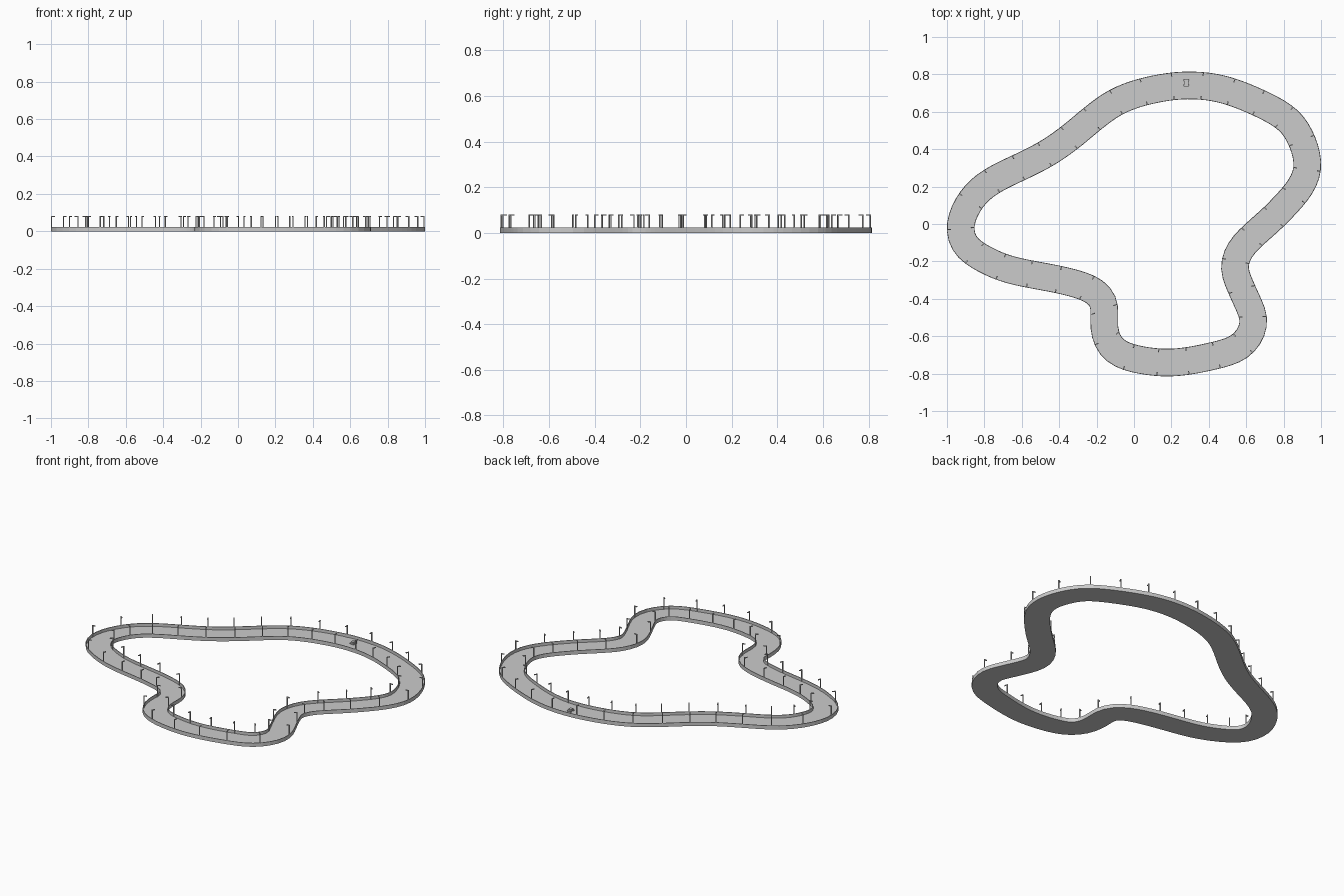
import bpy, bmesh, math
from mathutils import Vector, Matrix

if "Cube" in bpy.data.objects:
    bpy.data.objects.remove(bpy.data.objects["Cube"])

GREY = bpy.data.materials.new("concrete grey")
GREY.diffuse_color = (0.6, 0.6, 0.6, 1)
GREY.use_nodes = True
GREY.node_tree.nodes["Principled BSDF"].inputs["Base Color"].default_value = GREY.diffuse_color

HALF, WALL_H, WALL_T, FLOOR = 0.074, 0.024, 0.004, 0.005

# centreline control points, clockwise from the top
CTRL = [(.28, .745), (.495, .716), (.757, .60), (.863, .497), (.918, .33), (.88, .203),
        (.75, .053), (.634, -.053), (.562, -.13), (.527, -.235), (.582, -.38), (.634, -.52),
        (.57, -.645), (.43, -.70), (.185, -.74), (-.04, -.708), (-.136, -.64), (-.163, -.535),
        (-.160, -.42), (-.227, -.348), (-.377, -.30), (-.65, -.245), (-.794, -.187),
        (-.895, -.115), (-.925, -.02), (-.896, .082), (-.826, .18), (-.725, .25), (-.58, .32),
        (-.452, .388), (-.33, .476), (-.21, .577), (-.09, .66), (.07, .716)]


def spline(pts, sub=12):
    """Closed Catmull-Rom curve through the points."""
    p, n, out = [Vector(q) for q in pts], len(pts), []
    for i in range(n):
        a, b, c, d = p[i - 1], p[i], p[(i + 1) % n], p[(i + 2) % n]
        for k in range(sub):
            t = k / sub
            out.append(0.5 * (2 * b + (c - a) * t + (2 * a - 5 * b + 4 * c - d) * t * t
                              + (3 * b - a - 3 * c + d) * t ** 3))
    return out


def resample(pts, count, phase=0.0):
    n = len(pts)
    seg = [(pts[(i + 1) % n] - pts[i]).length for i in range(n)]
    step, out, i, acc = sum(seg) / count, [], 0, 0.0
    for k in range(count):
        s = (k + phase) * step
        while acc + seg[i] < s and i < n - 1:
            acc += seg[i]
            i += 1
        out.append(pts[i].lerp(pts[(i + 1) % n], (s - acc) / seg[i]))
    return out


def normals(pts):
    """Outward side of a clockwise loop."""
    out = []
    for i in range(len(pts)):
        t = (pts[(i + 1) % len(pts)] - pts[i - 1]).normalized()
        out.append(Vector((-t.y, t.x)))
    return out


def finish(bm, name):
    bmesh.ops.recalc_face_normals(bm, faces=bm.faces)
    me = bpy.data.meshes.new(name)
    bm.to_mesh(me)
    bm.free()
    me.materials.append(GREY)
    ob = bpy.data.objects.new(name, me)
    bpy.context.collection.objects.link(ob)
    return ob


def box(bm, size, mat):
    bmesh.ops.create_cube(bm, size=1, matrix=mat @ Matrix.Diagonal((*size, 1)))


path = resample(spline(CTRL), 150)
for _ in range(2):
    path = [(path[i - 1] + 2 * path[i] + path[(i + 1) % len(path)]) / 4 for i in range(len(path))]

# fit the outer edge to the overall footprint
edge = [p + n * HALF for p, n in zip(path, normals(path))]
for ax, size in ((0, 1.0), (1, 0.815)):
    lo, hi = min(e[ax] for e in edge), max(e[ax] for e in edge)
    for p in path:
        p[ax] = (p[ax] - (lo + hi) / 2) * ((size - HALF) / ((hi - lo) / 2 - HALF))

# road with low side walls: U profile swept along the loop
w, i_w = HALF, HALF - WALL_T
profile = [(-w, 0), (w, 0), (w, WALL_H), (i_w, WALL_H), (i_w, FLOOR),
           (-i_w, FLOOR), (-i_w, WALL_H), (-w, WALL_H)]
bm = bmesh.new()
rings = []
for p, n in zip(path, normals(path)):
    rings.append([bm.verts.new((p.x + n.x * o, p.y + n.y * o, z)) for o, z in profile])
for r in range(len(rings)):
    a, b = rings[r], rings[(r + 1) % len(rings)]
    for k in range(len(profile)):
        m = (k + 1) % len(profile)
        bm.faces.new((a[k], a[m], b[m], b[k]))
finish(bm, "road_with_walls")

# street lamps in pairs: post plus a short arm over the road
length = sum((path[i] - path[i - 1]).length for i in range(len(path)))
lamps = resample(path, round(length / 0.157), 0.5)
bm = bmesh.new()
for p, n in zip(lamps, normals(lamps)):
    for side in (-1, 1):
        d = n * side
        base = p + d * (HALF - 0.003)
        m = Matrix.Translation((base.x, base.y, 0)) @ Matrix.Rotation(math.atan2(d.y, d.x), 4, 'Z')
        box(bm, (0.005, 0.005, 0.078), m @ Matrix.Translation((0, 0, 0.041)))
        box(bm, (0.020, 0.006, 0.005), m @ Matrix.Translation((-0.0078, 0, 0.0785)))
finish(bm, "street_lamps")

# small car on the road
bm = bmesh.new()
car = Matrix.Translation((0.28, 0.755, FLOOR))
box(bm, (0.024, 0.040, 0.007), car @ Matrix.Translation((0, 0, 0.0065)))
box(bm, (0.018, 0.020, 0.006), car @ Matrix.Translation((0, -0.002, 0.013)))
for x in (-0.012, 0.012):
    for y in (-0.013, 0.013):
        bmesh.ops.create_cone(bm, cap_ends=True, segments=10, radius1=0.004, radius2=0.004, depth=0.005,
                              matrix=car @ Matrix.Translation((x, y, 0.004)) @ Matrix.Rotation(math.pi / 2, 4, 'Y'))
finish(bm, "car")
